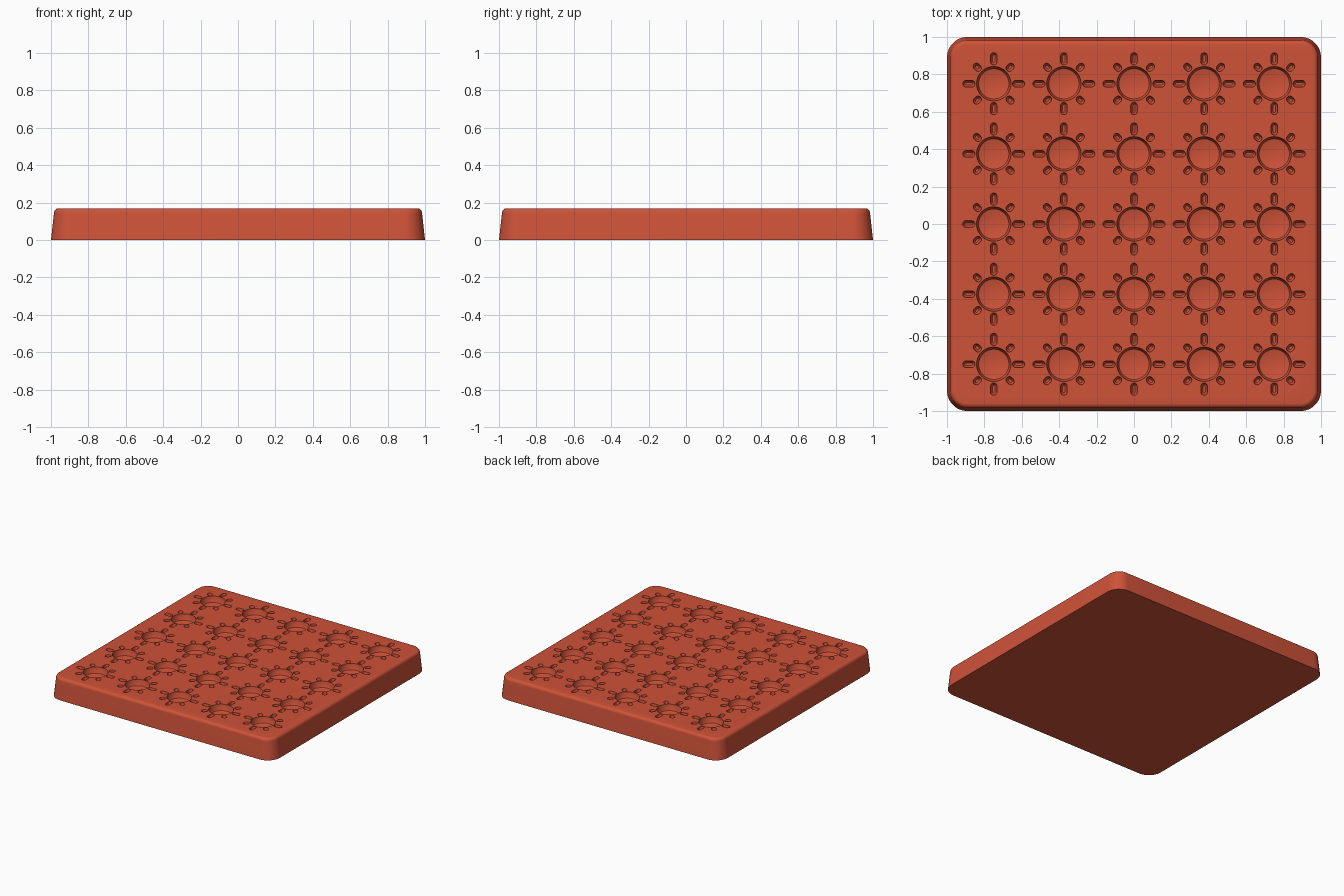
import bpy, bmesh
from math import sin, cos, pi

if "Cube" in bpy.data.objects:
    bpy.data.objects.remove(bpy.data.objects["Cube"])

TOP = 0.17
PITCH = 0.375

clay = bpy.data.materials.new("terracotta red")
clay.use_nodes = True
colour = (0.62, 0.085, 0.04, 1)
clay.diffuse_color = colour
clay.node_tree.nodes["Principled BSDF"].inputs["Base Color"].default_value = colour


def loft(bm, rings):
    """Skin a stack of equal-length rings, bottom to top, and cap both ends."""
    loops = [[bm.verts.new(p) for p in ring] for ring in rings]
    n = len(loops[0])
    for a, b in zip(loops, loops[1:]):
        for i in range(n):
            j = (i + 1) % n
            bm.faces.new((a[i], a[j], b[j], b[i]))
    bm.faces.new(loops[0][::-1])
    bm.faces.new(loops[-1])


def rounded_square(half, radius, z, steps=12):
    ring = []
    for q, (sx, sy) in enumerate([(1, 1), (-1, 1), (-1, -1), (1, -1)]):
        for i in range(steps + 1):
            a = (q + i / steps) * pi / 2
            ring.append((sx * (half - radius) + radius * cos(a),
                         sy * (half - radius) + radius * sin(a), z))
    return ring


def capsule(cx, cy, angle, start, end, radius, z, steps=8):
    """Ring of a slot pointing outward from a sun centre."""
    ring = []
    for centre, turn in ((end, -pi / 2), (start, pi / 2)):
        for i in range(steps + 1):
            a = turn + pi * i / steps
            u, v = centre + radius * cos(a), radius * sin(a)
            ring.append((cx + u * cos(angle) - v * sin(angle),
                         cy + u * sin(angle) + v * cos(angle), z))
    return ring


def circle(cx, cy, radius, z, n=40):
    return [(cx + radius * cos(2 * pi * i / n), cy + radius * sin(2 * pi * i / n), z)
            for i in range(n)]


def make_object(name, bm):
    bmesh.ops.recalc_face_normals(bm, faces=bm.faces)
    mesh = bpy.data.meshes.new(name)
    bm.to_mesh(mesh)
    bm.free()
    mesh.materials.append(clay)
    obj = bpy.data.objects.new(name, mesh)
    bpy.context.collection.objects.link(obj)
    return obj


# Tapered slab with a rounded top rim
bm = bmesh.new()
rings = [rounded_square(1.0, 0.11, 0)]
RIM = 0.025
for i in range(7):
    a = pi / 2 * i / 6
    inset = 0.016 + RIM * (1 - cos(a))
    rings.append(rounded_square(1 - inset, 0.11 - inset, TOP - RIM + RIM * sin(a)))
loft(bm, rings)
slab = make_object("mould_slab", bm)

# Sun recesses: (depth below the top, wall inset), from floor to above the surface
disc_profile = [(0.05, 0.018), (0.047, 0.011), (0.04, 0.007), (0, 0), (-0.02, 0)]
ray_profile = [(0.04, 0.012), (0.036, 0.008), (0.028, 0.004), (0, 0), (-0.02, 0)]
bm = bmesh.new()
for ix in range(-2, 3):
    for iy in range(-2, 3):
        cx, cy = ix * PITCH, iy * PITCH
        loft(bm, [circle(cx, cy, 0.092 - s, TOP - d) for d, s in disc_profile])
        for k in range(8):
            tip = 0.148 if k % 2 == 0 else 0.13
            loft(bm, [capsule(cx, cy, k * pi / 4, 0.118, tip, 0.018 - s, TOP - d)
                      for d, s in ray_profile])
cutter = make_object("sun_cutter", bm)
cutter.hide_render = True

# Sink the suns into the slab
bpy.context.view_layer.objects.active = slab
slab.select_set(True)
cut = slab.modifiers.new("suns", "BOOLEAN")
cut.object = cutter
cut.operation = "DIFFERENCE"
cut.solver = "EXACT"
bpy.ops.object.modifier_apply(modifier=cut.name)
bpy.data.objects.remove(cutter)
bpy.ops.object.shade_smooth_by_angle(angle=0.6)
